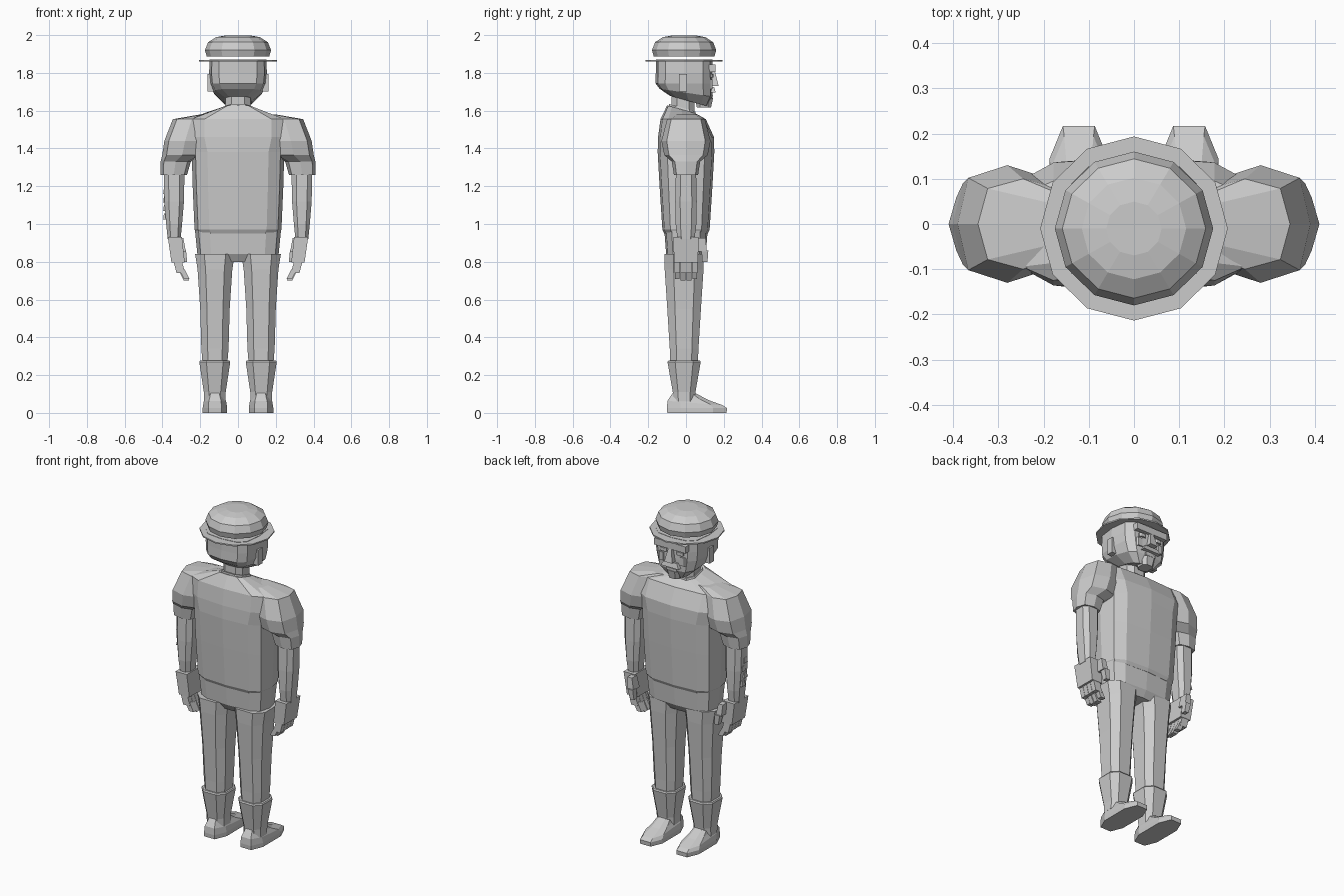
import bpy, bmesh, math

if "Cube" in bpy.data.objects:
    bpy.data.objects.remove(bpy.data.objects["Cube"], do_unlink=True)

grey = bpy.data.materials.new("plain grey")
grey.use_nodes = True
tone = (.6, .6, .6, 1)
grey.diffuse_color = tone
grey.node_tree.nodes["Principled BSDF"].inputs["Base Color"].default_value = tone


def section(sides, power=1, flat=True):
    """Unit outline: a rounded polygon, with flat sides or corners on the axes."""
    points = []
    for i in range(sides):
        angle = math.tau * (i + flat / 2) / sides
        c, s = math.cos(angle), math.sin(angle)
        points.append((math.copysign(abs(c) ** power, c), math.copysign(abs(s) ** power, s)))
    reach = max(u for u, v in points)
    return [(u / reach, v / reach) for u, v in points]


SQUARE = section(4)
OCTAGON = section(8, .7)
TORSO = section(12, .6, flat=False)
ROUND = section(12, flat=False)
SHOULDER = section(8, .7, flat=False)


def loft(name, outline, rings, x=0, y=0, side=1):
    """Skin rings of (height, half width, half depth, shift x, shift y, tilt)."""
    bm = bmesh.new()
    loops = []
    for ring in rings:
        z, width, depth, dx, dy, tilt = (*ring, 0, 0, 0)[:6] if len(ring) < 6 else ring
        loop = []
        for u, v in outline:
            py = y + dy + depth * v
            loop.append(bm.verts.new((side * (x + dx + width * u), py, z + tilt * py)))
        loops.append(loop)
    for lower, upper in zip(loops, loops[1:]):
        for i in range(len(outline)):
            bm.faces.new((lower[i - 1], lower[i], upper[i], upper[i - 1]))
    bm.faces.new(loops[0])
    bm.faces.new(loops[-1])
    bmesh.ops.recalc_face_normals(bm, faces=bm.faces)
    mesh = bpy.data.meshes.new(name)
    bm.to_mesh(mesh)
    bm.free()
    mesh.materials.append(grey)
    part = bpy.data.objects.new(name, mesh)
    bpy.context.collection.objects.link(part)


def block(name, centre, size, top=1, lean=0, side=1, outline=SQUARE):
    """Tapered block; top scales the upper end and lean shifts it in x."""
    x, y, z = centre
    width, depth, height = (length / 2 for length in size)
    loft(name, outline, [(z - height, width, depth),
                         (z + height, width * top, depth * top, lean)], x, y, side)


# Shirt, collar, trouser seat and neck
loft("shirt", TORSO, [(.95, .215, .115), (.97, .23, .125), (1.2, .24, .14), (1.38, .245, .15),
                      (1.46, .27, .148), (1.555, .27, .12, 0, -.015),
                      (1.6, .085, .075, 0, -.025, -.28)])
loft("collar", OCTAGON, [(1.57, .085, .075, 0, 0, -.28), (1.61, .07, .07, 0, 0, -.28)], y=-.02)
loft("trouser_seat", TORSO, [(.8, .13, .08), (.84, .215, .105), (.97, .228, .115)])
block("neck", (0, -.016, 1.65), (.13, .12, .2), outline=OCTAGON)

# Head and face
loft("head", TORSO, [(1.655, .075, .1, 0, .025, -.28), (1.695, .13, .14, 0, .01, -.15),
                     (1.745, .148, .152), (1.8, .153, .15), (1.87, .15, .15)], y=-.01)
block("brow", (0, .12, 1.825), (.21, .07, .04))
block("nose", (0, .14, 1.77), (.052, .065, .08), top=.4)
block("moustache", (0, .13, 1.71), (.12, .055, .03), top=.7)
block("lower_lip", (0, .115, 1.677), (.07, .055, .014))
block("beard", (0, .095, 1.643), (.07, .075, .05), top=1.3, outline=OCTAGON)

# Hat: a thin brim and a rounded crown
block("hat_brim", (0, -.01, 1.864), (.415, .407, .008), outline=ROUND)
curve = [math.radians(step) for step in (-25, 0, 32, 60, 80)]
loft("hat_crown", ROUND, [(1.92 + .08 * math.sin(a), .175 * math.cos(a) ** .6,
                           .17 * math.cos(a) ** .6) for a in curve], y=-.01)

for side, tag in ((1, "left_"), (-1, "right_")):
    # Side features of the face
    block(tag + "ear", (.145, -.016, 1.748), (.032, .04, .094), side=side)
    block(tag + "eye", (.055, .13, 1.785), (.045, .03, .02), side=side, outline=OCTAGON)
    block(tag + "cheek", (.07, .105, 1.74), (.05, .07, .05), side=side, outline=OCTAGON)

    # Sleeve and arm
    loft(tag + "sleeve", SHOULDER, [(1.26, .07, .064), (1.33, .08, .075, -.01),
                                    (1.365, .106, .115, -.045), (1.44, .11, .13, -.06),
                                    (1.555, .1, .1, -.095), (1.58, .05, .06, -.19)],
         x=.34, side=side)
    loft(tag + "arm", OCTAGON, [(.92, .034, .045), (1, .042, .055), (1.12, .052, .057),
                                (1.3, .055, .053)], x=.338, side=side)

    # Hand with four curled fingers and a thumb
    block(tag + "palm", (.317, 0, .863), (.07, .126, .135), top=1.07, lean=.017, side=side)
    for i in range(4):
        y = .031 * (i - 1.5)
        z = .705 if i in (1, 2) else .715
        block(f"{tag}fingertip_{i + 1}", (.272, y, z + .02), (.03, .026, .05),
              lean=.025, side=side)
        block(f"{tag}finger_{i + 1}", (.303, y, .775), (.045, .029, .07),
              lean=.018, side=side)
    block(tag + "thumb_tip", (.282, .1, .83), (.026, .028, .06), top=1.3, lean=.01, side=side)
    block(tag + "thumb_base", (.295, .08, .89), (.038, .06, .07), top=.8, lean=.01, side=side)

    # Leg, cuff and shoe
    loft(tag + "leg", OCTAGON, [(.24, .064, .072), (.34, .072, .076), (.55, .078, .089),
                                (.76, .092, .103), (.84, .105, .105)],
         x=.122, y=-.01, side=side)
    loft(tag + "cuff", OCTAGON, [(.06, .058, .056), (.11, .058, .06), (.27, .082, .088),
                                 (.277, .078, .083)], x=.123, y=-.01, side=side)
    loft(tag + "shoe", OCTAGON, [(0, .065, .157), (.025, .065, .159),
                                 (.056, .06, .146, 0, -.01, -.08),
                                 (.08, .048, .1, 0, -.04, -.1),
                                 (.11, .038, .058, 0, -.06, -.15)],
         x=.122, y=.058, side=side)

# Raised marks on the right forearm
for i in range(4):
    block(f"forearm_mark_{i + 1}", (.386, .01 * (-1) ** i, 1.04 + .045 * i),
          (.02, .035, .03), top=.6, side=-1)
